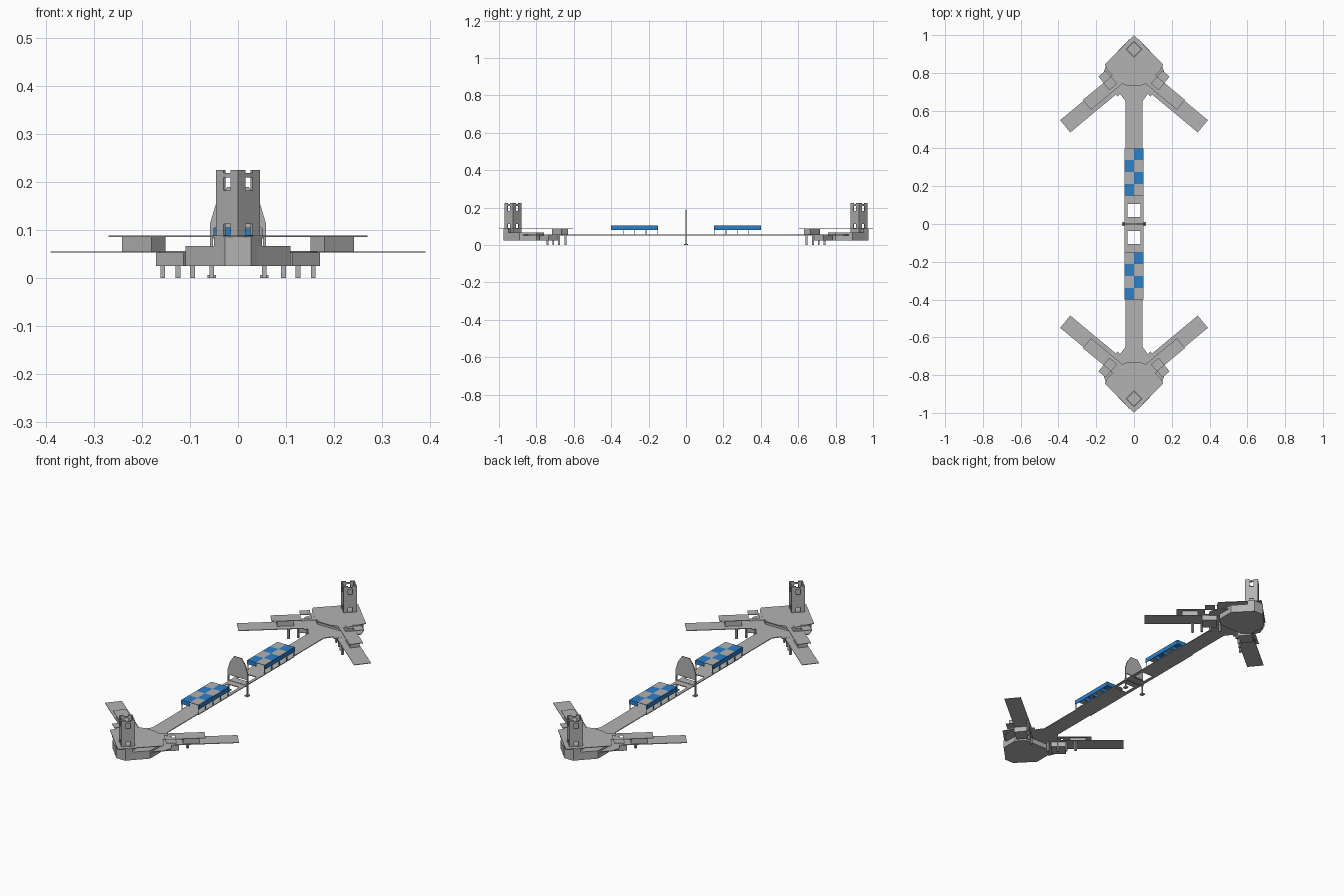
import bpy, bmesh, math

if "Cube" in bpy.data.objects:
    bpy.data.objects.remove(bpy.data.objects["Cube"])

def material(name, rgb):
    m = bpy.data.materials.new(name)
    m.diffuse_color = (*rgb, 1)
    m.use_nodes = True
    m.node_tree.nodes["Principled BSDF"].inputs["Base Color"].default_value = m.diffuse_color
    return m

GREY = material("concrete_grey", (0.45, 0.45, 0.45))
BLUE = material("awning_blue", (0.024, 0.22, 0.60))

HALF_TURN = [(1, 1), (-1, -1)]                       # two ends, turned
QUAD = [(1, 1), (-1, 1), (1, -1), (-1, -1)]          # two ends, both sides

def prism(name, pts, z0, z1, signs=((1, 1),), mat=GREY):
    """Extrude a plan outline from z0 to z1, once for every sign pair."""
    bm = bmesh.new()
    for sx, sy in signs:
        lo = [bm.verts.new((x * sx, y * sy, z0)) for x, y in pts]
        hi = [bm.verts.new((x * sx, y * sy, z1)) for x, y in pts]
        n = len(pts)
        bm.faces.new(lo[::-1])
        bm.faces.new(hi)
        for i in range(n):
            j = (i + 1) % n
            bm.faces.new((lo[i], lo[j], hi[j], hi[i]))
    bmesh.ops.recalc_face_normals(bm, faces=bm.faces[:])
    me = bpy.data.meshes.new(name)
    bm.to_mesh(me)
    bm.free()
    me.materials.append(mat)
    ob = bpy.data.objects.new(name, me)
    bpy.context.collection.objects.link(ob)
    return ob

def rect(x0, x1, y0, y1):
    return [(x0, y0), (x1, y0), (x1, y1), (x0, y1)]

def sym(half):
    """Close a right-hand outline with its mirror image."""
    return half + [(-x, y) for x, y in reversed(half) if abs(x) > 1e-6]

def wing(u0, u1, v0, v1):
    """Rectangle in the slanted frame of a wing."""
    c, s = 0.77, 0.64
    return [(u * c + v * s, 0.82 - u * s + v * c) for u, v in rect(u0, u1, v0, v1)]

# long central walkway with two square openings
prism("walkway_outer", rect(-0.045, 0.045, 0.40, 0.72), 0.052, 0.056, HALF_TURN)
prism("walkway_inner", rect(-0.05, 0.05, 0.105, 0.40), 0.052, 0.056, HALF_TURN)
prism("walkway_side_strip", rect(0.034, 0.05, -0.105, 0.105), 0.052, 0.056, HALF_TURN)
prism("walkway_cross_strip", rect(-0.034, 0.034, -0.038, 0.038), 0.052, 0.056)

# lower arrowhead deck and long wings
prism("lower_deck", sym([(0, 0.975), (0.15, 0.835), (0.165, 0.79), (0.10, 0.69),
                         (0.085, 0.675), (0.075, 0.69), (0.045, 0.65)]),
      0.052, 0.056, HALF_TURN)
prism("lower_wing", wing(0.14, 0.473, -0.042, 0.042), 0.0525, 0.0555, QUAD)

# upper arrowhead deck and short wings with a square opening
prism("upper_deck", sym([(0, 1.0), (0.155, 0.845), (0.14, 0.815), (0.07, 0.745), (0.03, 0.73)]),
      0.085, 0.088, HALF_TURN)
prism("upper_wing_root", wing(0.03, 0.12, -0.02, 0.05), 0.0852, 0.0878, QUAD)
prism("upper_wing_inner_rail", wing(0.12, 0.17, -0.02, 0.0), 0.085, 0.088, QUAD)
prism("upper_wing_outer_rail", wing(0.12, 0.17, 0.045, 0.09), 0.085, 0.088, QUAD)
prism("upper_wing_end", wing(0.17, 0.312, -0.02, 0.047), 0.085, 0.088, QUAD)
prism("wing_support", wing(0.205, 0.285, -0.01, 0.035), 0.055, 0.085, QUAD)

# base blocks under each end
prism("base_block", sym([(0.027, 0.975), (0.11, 0.89), (0.11, 0.80), (0.07, 0.76)]),
      0.025, 0.067, HALF_TURN)
prism("base_nose", sym([(0.027, 0.977), (0.05, 0.95), (0.027, 0.93)]), 0.025, 0.086, HALF_TURN)
prism("wing_block", wing(0.11, 0.185, -0.03, 0.045), 0.025, 0.053, QUAD)

# small legs below the wings
for x, y in [(0.055, 0.74), (0.095, 0.71), (0.125, 0.68), (0.157, 0.645)]:
    prism("small_leg", rect(x - 0.005, x + 0.005, y - 0.005, y + 0.005), 0.0, 0.053, QUAD)

# square towers turned by 45 degrees, with window openings and notched tops
TOWER_Y, SIDE, T = 0.925, 0.0325, 0.006
for k in range(4):
    a = math.radians(45 + 90 * k)
    ca, sa = math.cos(a), math.sin(a)

    def wall(u0, u1):
        return [(u * ca - v * sa, TOWER_Y + u * sa + v * ca)
                for u, v in rect(u0, u1, SIDE - T, SIDE)]
    prism("tower_pier", wall(-SIDE, -0.0105), 0.06, 0.225, HALF_TURN)
    prism("tower_pier", wall(0.0105, SIDE), 0.06, 0.225, HALF_TURN)
    for z0, z1 in [(0.06, 0.09), (0.113, 0.182), (0.21, 0.219)]:
        prism("tower_panel", wall(-0.0105, 0.0105), z0, z1, HALF_TURN)

# centre screen standing across the walkway, made flat and turned upright
screen = prism("centre_screen", sym([(0.022, 0.19), (0.046, 0.155), (0.058, 0.115), (0.058, 0.085)]),
               -0.003, 0.003)
screen.rotation_euler = (math.radians(90), 0, 0)
prism("screen_post", rect(0.052, 0.058, -0.003, 0.003), 0.0, 0.09, HALF_TURN)
prism("screen_foot", rect(0.046, 0.064, -0.01, 0.01), 0.0, 0.006, HALF_TURN)
prism("screen_beam", rect(-0.058, 0.058, -0.004, 0.004), 0.048, 0.058)

# chequered stall roofs on thin posts, with blue outer valances
STEP = 0.0625
for i in range(4):
    y0 = 0.15 + i * STEP
    y1 = y0 + STEP
    for side in (-1, 1):
        blue = (side > 0) == (i % 2 == 1)
        xs = sorted((0, 0.05 * side))
        prism("blue_roof" if blue else "grey_roof", rect(*xs, y0, y1), 0.102, 0.105,
              HALF_TURN, BLUE if blue else GREY)
        edge = sorted((0.049 * side, 0.0515 * side))
        prism("valance", rect(*edge, y0, y1), 0.081, 0.104, HALF_TURN, BLUE)
        if blue:
            for y in (y0, y1 - 0.002):
                prism("end_valance", rect(*xs, y, y + 0.002), 0.083, 0.102, HALF_TURN, BLUE)
        for y in (y0 + 0.001, y1 - 0.003):
            post = sorted((0.046 * side, 0.049 * side))
            prism("stall_post", rect(*post, y, y + 0.002), 0.055, 0.103, HALF_TURN)
